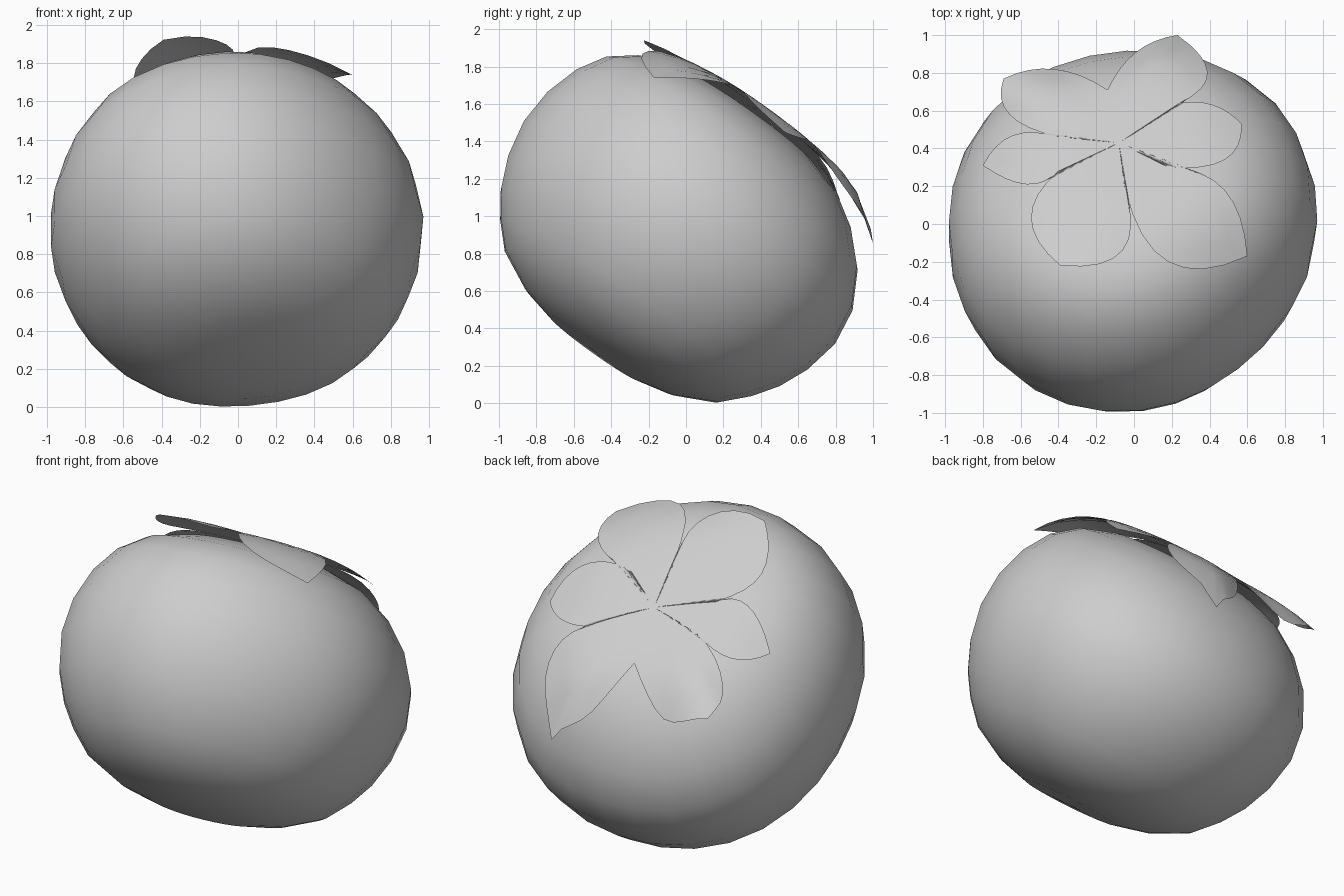
import bpy, bmesh
from math import sin, cos, pi, radians
from mathutils import Vector

if "Cube" in bpy.data.objects:
    bpy.data.objects.remove(bpy.data.objects["Cube"])

# Tilted frame shared by the fruit and its leaves
CENTRE = Vector((0, -0.04, 0.918))
AXIS = Vector((-0.1, 0.58, 0.81)).normalized()
SIDE = (Vector((1, 0, 0)) - AXIS * AXIS.x).normalized()
BACK = AXIS.cross(SIDE)

grey = bpy.data.materials.new("plain_grey")
grey.use_nodes = True
grey.diffuse_color = (0.61, 0.61, 0.61, 1)
grey.node_tree.nodes["Principled BSDF"].inputs["Base Color"].default_value = grey.diffuse_color


def make_object(name, bm):
    mesh = bpy.data.meshes.new(name)
    for face in bm.faces:
        face.smooth = True
    bm.to_mesh(mesh)
    bm.free()
    mesh.materials.append(grey)
    obj = bpy.data.objects.new(name, mesh)
    bpy.context.collection.objects.link(obj)


def build_fruit():
    # Lathe profile (radius, height): slightly square, one flattened shoulder,
    # upper rings leaning forward
    profile = [(0.3, -0.77), (0.5, -0.72), (0.71, -0.615), (0.83, -0.49),
               (0.92, -0.36), (0.99, -0.2), (1.03, 0), (1.01, 0.2),
               (0.93, 0.39), (0.81, 0.54), (0.66, 0.645), (0.46, 0.71), (0.22, 0.73)]
    segments = 28
    bm = bmesh.new()

    def ring(radius, height):
        verts = []
        lean = BACK * -0.2 * max(0, min(height, 0.6)) ** 2
        for i in range(segments):
            angle = 2 * pi * i / segments
            shape = (1 + 0.013 * (1 - cos(4 * angle))
                     - 0.085 * max(0, cos(angle + radians(47))) ** 6)
            flat = SIDE * cos(angle) * 0.955 + BACK * sin(angle)
            verts.append(bm.verts.new(CENTRE + AXIS * height + lean + flat * radius * shape))
        return verts

    rings = [ring(*point) for point in profile]
    bottom = bm.verts.new(CENTRE - AXIS * 0.785)
    top = bm.verts.new(CENTRE + AXIS * 0.735)
    for i in range(segments):
        j = (i + 1) % segments
        for low, high in zip(rings, rings[1:]):
            bm.faces.new((low[i], low[j], high[j], high[i]))
        bm.faces.new((bottom, rings[0][j], rings[0][i]))
        bm.faces.new((top, rings[-1][i], rings[-1][j]))
    make_object("fruit_body", bm)


def drape(x, y, droop):
    # Find where a plan point meets the domed leaf surface
    low, high = 0.5, 2.2
    for _ in range(40):
        z = (low + high) / 2
        rel = Vector((x, y, z)) - CENTRE
        height = rel.dot(AXIS)
        radius = (rel - AXIS * height).length
        if height < 0.79 - droop * (radius / 0.85) ** 4:
            low = z
        else:
            high = z
    return Vector((x, y, z))


def arc(start, middle, end, t):
    # Quadratic curve passing through the middle point
    control = middle * 2 - (start + end) / 2
    return start * (1 - t) ** 2 + control * 2 * t * (1 - t) + end * t * t


def build_leaves():
    # Each leaf: notch, side, tip, side (plan), then droop at the notch and tip
    leaves = [
        ((-0.14, 0.71), (0.01, 0.91), (0.23, 1.0), (0.39, 0.8), 0.38, 0.185),
        ((0.24, 0.64), (0.42, 0.63), (0.57, 0.53), (0.48, 0.34), 0.22, 0.24),
        ((0.18, 0.3), (0.48, 0.18), (0.6, -0.17), (0.18, -0.2), 0.22, 0.23),
        ((-0.05, 0.2), (-0.06, -0.14), (-0.39, -0.22), (-0.545, 0.03), 0.2, 0.055),
        ((-0.4, 0.28), (-0.57, 0.21), (-0.8, 0.31), (-0.64, 0.47), 0.16, 0.2),
        ((-0.4, 0.46), (-0.66, 0.58), (-0.69, 0.77), (-0.42, 0.82), 0.22, 0.08)]
    hub = Vector((-0.08, 0.43))
    spokes, rows = 16, 7
    bm = bmesh.new()
    for k, leaf in enumerate(leaves):
        notch, side_a, tip, side_b = (Vector(p) for p in leaf[:4])
        following = leaves[(k + 1) % len(leaves)]
        end = Vector(following[0])
        grid = []
        for i in range(spokes + 1):
            t = 2 * i / spokes
            rim = arc(notch, side_a, tip, t) if t <= 1 else arc(tip, side_b, end, t - 1)
            base = leaf[4] + (following[4] - leaf[4]) * t / 2
            droop = base + (leaf[5] - base) * sin(pi * t / 2) ** 3
            grid.append([bm.verts.new(drape(*hub.lerp(rim, r / rows), droop))
                         for r in range(rows + 1)])
        for a, b in zip(grid, grid[1:]):
            for r in range(rows):
                bm.faces.new((a[r], a[r + 1], b[r + 1], b[r]))
    bmesh.ops.remove_doubles(bm, verts=bm.verts, dist=0.002)
    bmesh.ops.recalc_face_normals(bm, faces=bm.faces)
    if sum(f.normal.z for f in bm.faces) < 0:
        bmesh.ops.reverse_faces(bm, faces=bm.faces)
    make_object("leaf_crown", bm)


build_fruit()
build_leaves()
